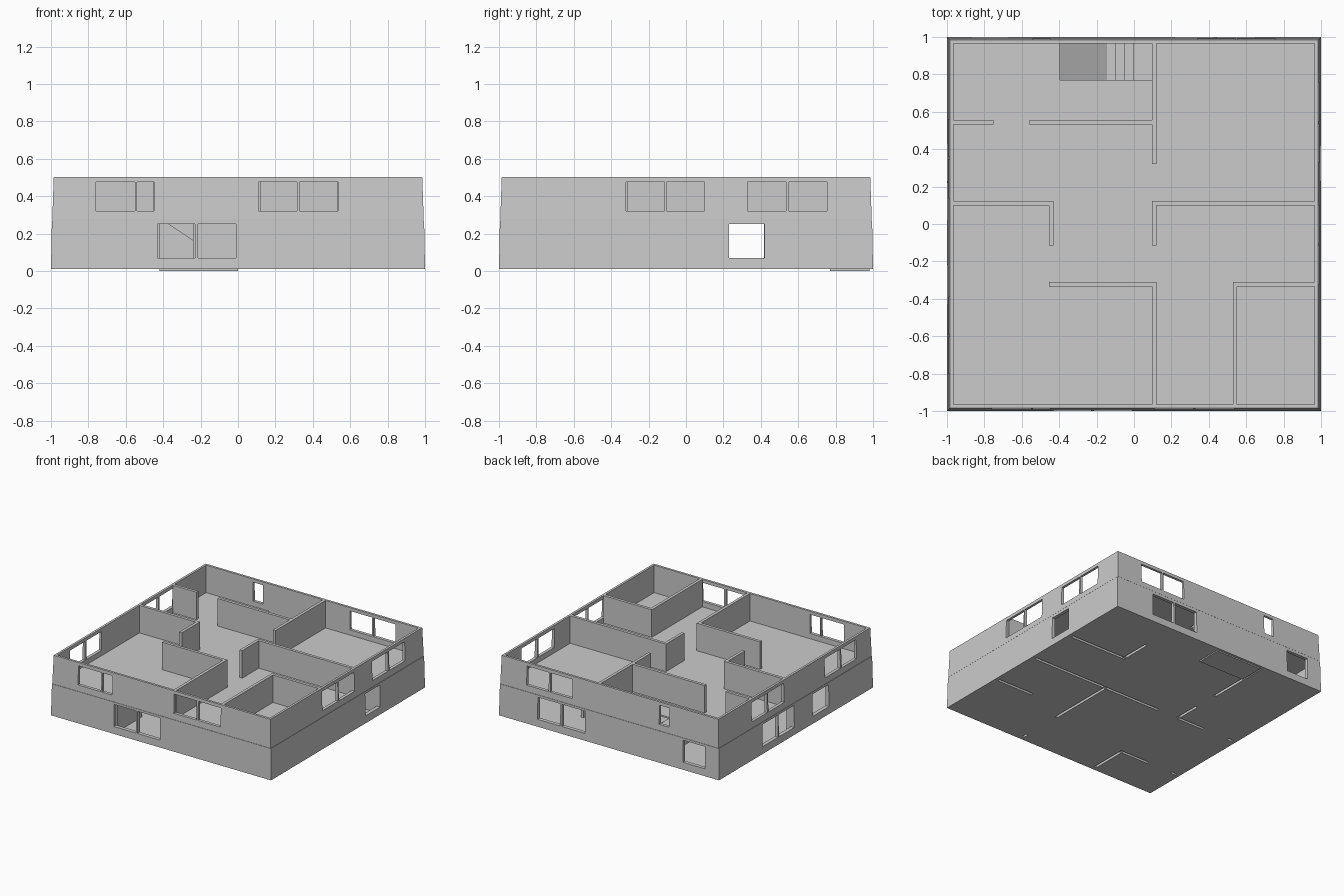
import bpy, bmesh

if "Cube" in bpy.data.objects:
    bpy.data.objects.remove(bpy.data.objects["Cube"])

T = 0.024  # wall thickness


def finish(name, bm):
    bmesh.ops.recalc_face_normals(bm, faces=bm.faces)
    me = bpy.data.meshes.new(name)
    bm.to_mesh(me)
    bm.free()
    ob = bpy.data.objects.new(name, me)
    bpy.context.scene.collection.objects.link(ob)
    return ob


def add_box(bm, x0, x1, y0, y1, z0, z1):
    v = bmesh.ops.create_cube(bm, size=1)["verts"]
    for p in v:
        p.co = (x1 if p.co.x > 0 else x0, y1 if p.co.y > 0 else y0, z1 if p.co.z > 0 else z0)
    return v


def boxes(name, items):
    bm = bmesh.new()
    for b in items:
        add_box(bm, *b)
    return finish(name, bm)


def cut(ob, items):
    """Subtract a list of boxes from an object and bake the result."""
    cutter = boxes("cutter", items)
    cutter.hide_render = True
    mod = ob.modifiers.new("openings", "BOOLEAN")
    mod.operation, mod.solver, mod.object = "DIFFERENCE", "EXACT", cutter
    mod.use_self = True
    dg = bpy.context.evaluated_depsgraph_get()
    me = bpy.data.meshes.new_from_object(ob.evaluated_get(dg))
    ob.modifiers.clear()
    ob.data = me
    bpy.data.objects.remove(cutter)


def shell(name, r0, r1, inner, z0, z1):
    """Square ring wall, outside tapering from r0 at the bottom to r1 at the top."""
    bm = bmesh.new()
    loops = [[bm.verts.new((sx * r, sy * r, z)) for sx, sy in ((-1, -1), (1, -1), (1, 1), (-1, 1))]
             for r, z in ((r0, z0), (r1, z1), (inner, z1), (inner, z0))]
    for i in range(4):
        a, b = loops[i], loops[(i + 1) % 4]
        for j in range(4):
            k = (j + 1) % 4
            bm.faces.new((a[j], a[k], b[k], b[j]))
    return finish(name, bm)


def openings(spec, z0, z1):
    """Panes per side: each (start, end) pair is one opening through the outer wall."""
    out = []
    for side, panes in spec.items():
        for a, b in panes:
            out.append({"front": (a, b, -1.1, -0.93), "back": (a, b, 0.93, 1.1),
                        "left": (-1.1, -0.93, a, b), "right": (0.93, 1.1, a, b)}[side] + (z0, z1))
    return out


def partitions(along_x, along_y, z0, z1, t=T):
    """Inner walls: along_x holds (y, x0, x1), along_y holds (x, y0, y1)."""
    return ([(a, b, y - t / 2, y + t / 2, z0, z1) for y, a, b in along_x] +
            [(x - t / 2, x + t / 2, a, b, z0, z1) for x, a, b in along_y])


# Ground storey outer walls
low = shell("ground_outer_walls", 1.0, 0.995, 0.968, 0.01, 0.268)
cut(low, openings({
    "front": [(-0.43, -0.23), (-0.215, -0.01)],
    "right": [(0.23, 0.42)],
    "back": [(0.22, 0.43), (0.445, 0.65), (-0.87, -0.67)],
    "left": [(0.02, 0.22), (0.23, 0.43), (-0.43, -0.22)],
}, 0.07, 0.25))

# Ground storey inner walls, hollow from below
gx = [(0.43, 0.45, 0.97), (0.0, -0.24, 0.97), (-0.43, 0.64, 0.97), (0.0, -0.68, -0.43),
      (-0.66, -0.69, -0.42), (-0.66, -0.97, -0.92), (0.0, -0.97, -0.92)]
gy = [(0.46, 0.43, 0.69), (0.28, -0.58, 0.0), (0.28, -0.97, -0.92), (-0.43, 0.43, 0.97),
      (-0.43, 0.0, 0.22), (-0.43, -0.97, -0.66)]
inner = boxes("ground_inner_walls", partitions(gx, gy, 0.01, 0.264))
bm = bmesh.new()
bm.from_mesh(inner.data)
bmesh.ops.delete(bm, geom=[f for f in bm.faces if f.normal.z < -0.9], context="FACES")
bm.to_mesh(inner.data)
bm.free()

# Ground floor with slots under the inner walls
floor = boxes("ground_floor", [(-0.98, 0.98, -0.98, 0.98, 0.01, 0.018)])
cut(floor, partitions(gx, gy, 0, 0.03, T - 0.002))

# Upper floor with stair opening
slab = boxes("upper_floor", [(-0.992, 0.992, -0.992, 0.992, 0.263, 0.276)])
cut(slab, [(-0.395, 0.095, 0.77, 0.967, 0.2, 0.35)])

# Upper storey outer walls
up = shell("upper_outer_walls", 0.993, 0.985, 0.966, 0.276, 0.502)
cut(up, openings({
    "front": [(-0.76, -0.55), (-0.54, -0.45), (0.11, 0.315), (0.33, 0.535)],
    "right": [(-0.32, -0.115), (-0.105, 0.1), (0.33, 0.535), (0.55, 0.755)],
    "back": [(0.34, 0.54), (0.555, 0.755), (-0.54, -0.45)],
    "left": [(0.14, 0.345), (0.36, 0.56), (-0.8, -0.605), (-0.59, -0.39)],
}, 0.32, 0.475))

# Upper storey inner walls
boxes("upper_inner_walls", partitions(
    [(0.545, -0.97, -0.75), (0.545, -0.56, 0.1), (0.112, -0.97, -0.43), (0.112, 0.095, 0.97),
     (-0.322, -0.455, 0.12), (-0.322, 0.53, 0.97)],
    [(0.107, 0.32, 0.97), (-0.442, -0.115, 0.11), (0.107, -0.115, 0.11),
     (0.107, -0.97, -0.32), (0.54, -0.97, -0.32)], 0.276, 0.502))

# Staircase: solid ramp ending in low steps
prof = [(-0.42, 0.0), (0.0, 0.0), (0.0, 0.035), (-0.05, 0.035), (-0.05, 0.07),
        (-0.1, 0.07), (-0.1, 0.1), (-0.145, 0.1), (-0.395, 0.268), (-0.42, 0.268)]
bm = bmesh.new()
face = bm.faces.new([bm.verts.new((x, 0.77, z)) for x, z in prof])
ext = bmesh.ops.extrude_face_region(bm, geom=[face], use_keep_orig=True)
for v in ext["geom"]:
    if isinstance(v, bmesh.types.BMVert):
        v.co.y = 0.98
finish("staircase", bm)
